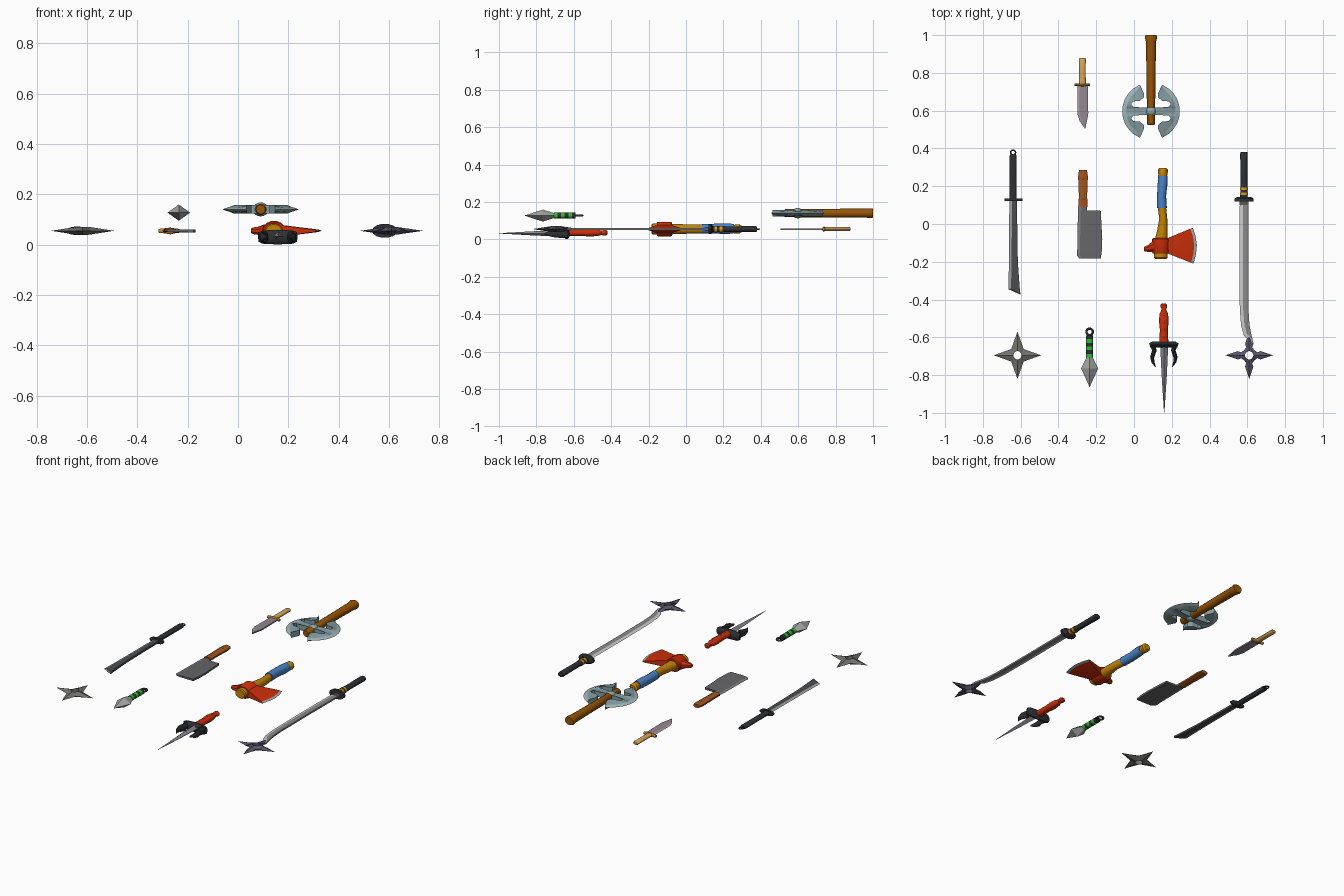
import bpy, bmesh, math
from math import sin, cos, pi
from mathutils import Vector

if "Cube" in bpy.data.objects:
    bpy.data.objects.remove(bpy.data.objects["Cube"])

mats = {}


def mat(rgb):
    if rgb not in mats:
        m = bpy.data.materials.new("paint_%d" % len(mats))
        m.diffuse_color = tuple((c / 255) ** 2.2 for c in rgb) + (1,)
        m.use_nodes = True
        m.node_tree.nodes["Principled BSDF"].inputs["Base Color"].default_value = m.diffuse_color
        mats[rgb] = m
    return mats[rgb]


def finish(name, bm, cols, smooth=35):
    bmesh.ops.remove_doubles(bm, verts=bm.verts, dist=1e-5)
    bmesh.ops.recalc_face_normals(bm, faces=bm.faces)
    me = bpy.data.meshes.new(name)
    bm.to_mesh(me)
    bm.free()
    for c in cols:
        me.materials.append(mat(c))
    o = bpy.data.objects.new(name, me)
    bpy.context.collection.objects.link(o)
    bpy.context.view_layer.objects.active = o
    o.select_set(True)
    if smooth:
        bpy.ops.object.shade_smooth_by_angle(angle=math.radians(smooth))
    o.select_set(False)
    return o


def skin(bm, rings, closed_mats=None):
    """Bridge a list of vertex rings and cap both ends."""
    rv = [[bm.verts.new(p) for p in r] for r in rings]
    n = len(rv[0])
    for a, b in zip(rv, rv[1:]):
        for i in range(n):
            f = bm.faces.new((a[i], a[(i + 1) % n], b[(i + 1) % n], b[i]))
            if closed_mats:
                f.material_index = closed_mats[i]
    bm.faces.new(rv[0])
    bm.faces.new(rv[-1])


def tube(name, st, z, col, sides=14, turn=0.0, smooth=35):
    """Elliptic tube in the xy plane: stations are (x, y, half width, half height)."""
    rings = []
    for i, (x, y, w, h) in enumerate(st):
        a, b = st[max(i - 1, 0)], st[min(i + 1, len(st) - 1)]
        d = Vector((b[0] - a[0], b[1] - a[1])).normalized()
        rings.append([(x - d.y * w * cos(t), y + d.x * w * cos(t), z + h * sin(t))
                      for t in (2 * pi * k / sides + turn for k in range(sides))])
    bm = bmesh.new()
    skin(bm, rings)
    return finish(name, bm, [col], smooth)


def rod(name, x, st, z, col, **kw):
    """Straight tube along y: stations are (y, half width, half height)."""
    return tube(name, [(x, y, w, h) for y, w, h in st], z, col, **kw)


def blade(name, edge, spine, z, bw, t, ts, col, edge_col):
    """Ground blade: sharp edge line, bevel of width bw, thick spine line."""
    rings = []
    for e, s in zip(edge, spine):
        e, s = Vector(e), Vector(s)
        b = e + (s - e) * min(1, bw / max((s - e).length, 1e-4))
        rings.append([(e.x, e.y, z), (b.x, b.y, z + t), (s.x, s.y, z + ts),
                      (s.x, s.y, z - ts), (b.x, b.y, z - t)])
    bm = bmesh.new()
    skin(bm, rings, [1, 0, 0, 0, 1])
    return finish(name, bm, [col, edge_col], 20)


def star(name, c, half_arm, hole, z, h, col):
    """Four-armed throwing star; half_arm runs from the tip to the valley."""
    arm = half_arm + [(u, -v) for u, v in half_arm[-2:0:-1]]
    full = half_arm + [(v, u) for u, v in half_arm[-2:0:-1]]
    pts = []
    for k in range(4):
        a = k * pi / 2
        pts += [(u * cos(a) - v * sin(a), u * sin(a) + v * cos(a)) for u, v in full]
    bm = bmesh.new()
    out, top, bot = [], [], []
    for u, v in pts:
        r = hole / math.hypot(u, v)
        out.append(bm.verts.new((c[0] + u, c[1] + v, z)))
        top.append(bm.verts.new((c[0] + u * r, c[1] + v * r, z + h)))
        bot.append(bm.verts.new((c[0] + u * r, c[1] + v * r, z - h)))
    n = len(pts)
    for i in range(n):
        j = (i + 1) % n
        for p, q in ((out, top), (top, bot), (bot, out)):
            bm.faces.new((p[i], p[j], q[j], q[i]))
    return finish(name, bm, [col], 15)


def ring(name, x, y, z, R, r, col):
    bpy.ops.mesh.primitive_torus_add(location=(x, y, z), major_radius=R, minor_radius=r,
                                     major_segments=20, minor_segments=8)
    o = bpy.context.object
    o.name = name
    o.data.materials.append(mat(col))
    bpy.ops.object.shade_smooth()
    o.select_set(False)


def stud(name, x, y, z, r, h, col):
    bpy.ops.mesh.primitive_uv_sphere_add(location=(x, y, z), segments=14, ring_count=8)
    o = bpy.context.object
    o.name = name
    o.scale = (r, r, h)
    o.data.materials.append(mat(col))
    bpy.ops.object.shade_smooth()
    o.select_set(False)


BLACK, DARK, STEEL = (50, 52, 54), (75, 77, 78), (160, 160, 160)
ORANGE, BLUE, RED = (195, 130, 15), (75, 130, 200), (205, 50, 18)
WOOD, GOLD, GREEN = (150, 85, 15), (215, 150, 35), (50, 190, 50)

# Straight sword with ring pommel
ring("straight_sword_ring", -0.64, 0.378, 0.055, 0.013, 0.004, BLACK)
rod("straight_sword_handle", -0.64, [(0.367, .016, .011), (0.36, .019, .013), (0.13, .018, .013)], 0.055, BLACK)
rod("straight_sword_guard", -0.638, [(0.135, .047, .017), (0.122, .047, .017)], 0.055, BLACK)
blade("straight_sword_blade", [(-.66, .122), (-.662, -.2), (-.665, -.345), (-.603, -.373)],
      [(-.62, .122), (-.615, -.2), (-.605, -.34), (-.601, -.372)], 0.055, .014, .006, .006, DARK, STEEL)

# Throwing stars
star("plain_star", (-.617, -.695), [(.125, 0), (.079, .0165), (.033, .033)], .022, .055, .016, (112, 112, 108))
star("spear_star", (.61, -.695), [(.125, 0), (.06, .022), (.046, .013), (.027, .027)], .022, .055, .015, (88, 85, 105))

# Small knife
rod("knife_handle", -.273, [(.88, .014, .008), (.873, .018, .011), (.82, .017, .011), (.74, .018, .011)], .055, (215, 165, 90))
tube("knife_guard", [(-.315, .737, .007, .008), (-.273, .737, .009, .013), (-.233, .737, .007, .008)], .055, (195, 135, 50), sides=10)
blade("knife_blade", [(-.299, .735), (-.3, .585), (-.288, .545), (-.259, .504)],
      [(-.245, .735), (-.242, .585), (-.246, .56), (-.258, .505)], .055, .012, .004, .004, (145, 134, 142), (165, 155, 162))

# Cleaver
rod("cleaver_handle", -.27, [(.285, .023, .011), (.25, .028, .013), (.16, .024, .013), (.09, .025, .013)], .055, (160, 85, 35), sides=8, turn=pi / 8)
for y in (.24, .13):
    stud("cleaver_rivet", -.27, y, .055, .008, .015, (205, 190, 170))
blade("cleaver_blade", [(-.295, .095), (-.296, .072), (-.297, .06), (-.3, -.13), (-.303, -.165), (-.29, -.183)],
      [(-.248, .095), (-.248, .072), (-.176, .07), (-.168, -.08), (-.17, -.14), (-.176, -.182)], .055, .015, .005, .006, (102, 102, 104), (125, 125, 125))

# Kunai dagger with striped grip
ring("kunai_ring", -.235, -.571, .127, .017, .006, BLACK)
for i in range(6):
    y = -.59 - i * .0195
    rod("kunai_grip_band", -.235, [(y, .018, .016), (y - .0195, .018, .016)], .127, GREEN if i % 2 else BLACK)
rod("kunai_blade", -.235, [(-.70, .014, .012), (-.765, .045, .032), (-.862, .001, .001)], .127, (165, 167, 165), sides=4, smooth=0)

# Double-bladed axe
rod("battle_axe_handle", .09, [(1.0, .029, .024), (.99, .033, .027), (.965, .027, .025), (.8, .024, .024), (.53, .021, .022), (.525, .018, .018)], .14, WOOD)
inner = [(.056, .135), (.036, .09), (.038, .072), (.06, .055), (.095, .052), (.105, .038), (.095, .024), (.05, .02), (.0, .02)]
inner += [(u, -v) for u, v in inner[::-1]]
angs = [67, 52, 42, 32, 24, 17, 11, 6, 2]
angs += [-a for a in angs[::-1]]
for s in (-1, 1):
    blade("battle_axe_blade", [(.09 + s * .152 * cos(math.radians(a)), .597 + .152 * sin(math.radians(a))) for a in angs],
          [(.09 + s * u, .597 + v) for u, v in inner], .14, .022, .008, .017, (130, 155, 160), (160, 180, 182))
stud("battle_axe_hub", .09, .597, .14, .031, .028, (140, 165, 170))

# Hatchet
rod("hatchet_pommel", .153, [(.297, .018, .017), (.287, .027, .024), (.265, .025, .024), (.25, .021, .022)], .055, ORANGE)
tube("hatchet_grip", [(.153, .255, .025, .026), (.152, .22, .026, .029), (.146, .15, .024, .027), (.148, .085, .026, .027)], .057, BLUE)
tube("hatchet_handle", [(.148, .088, .022, .024), (.155, .03, .021, .025), (.15, -.04, .028, .027), (.142, -.1, .036, .03), (.142, -.178, .036, .03), (.142, -.184, .031, .025)], .055, ORANGE)
rod("hatchet_collar", .143, [(-.075, .043, .036), (-.08, .047, .04), (-.15, .047, .04), (-.156, .043, .036)], .055, RED)
tube("hatchet_poll", [(.11, -.118, .033, .028), (.085, -.128, .022, .018), (.06, -.133, .015, .014), (.052, -.133, .01, .01)], .055, RED, sides=8, turn=pi / 8)
blade("hatchet_blade", [(.311, -.02), (.325, -.06), (.333, -.112), (.328, -.16), (.315, -.21)],
      [(.17, -.078), (.18, -.095), (.18, -.115), (.18, -.135), (.17, -.153)], .055, .014, .005, .022, RED, (165, 170, 172))

# Three-pronged dagger
rod("sai_handle", .158, [(-.42, .01, .008), (-.428, .018, .015), (-.44, .018, .015), (-.452, .012, .012), (-.475, .022, .018), (-.51, .026, .02), (-.56, .021, .018), (-.625, .024, .018)], .035, RED)
for y in (-.48, -.52, -.56, -.6):
    stud("sai_grip_dot", .158, y, .045, .007, .011, GOLD)
tube("sai_guard", [(.083, -.642, .011, .02), (.098, -.638, .016, .027), (.158, -.638, .017, .03), (.218, -.638, .016, .027), (.233, -.642, .011, .02)], .03, BLACK)
for s in (-1, 1):
    tube("sai_prong", [(.158 + s * u, v, w, h) for u, v, w, h in
         ((.06, -.638, .014, .024), (.05, -.67, .012, .024), (.062, -.705, .011, .02), (.058, -.73, .008, .014), (.044, -.757, .002, .004))], .03, BLACK, sides=10)
rod("sai_blade", .16, [(-.645, .021, .018), (-.8, .014, .012), (-.999, .001, .001)], .032, (140, 138, 146), sides=4, smooth=0)

# Curved long sword
rod("long_sword_handle", .582, [(.38, .018, .014), (.372, .02, .016), (.25, .018, .015), (.13, .02, .016)], .055, BLACK)
for y in (.187, .16):
    rod("long_sword_band", .582, [(y + .007, .021, .018), (y - .007, .021, .018)], .055, GOLD)
rod("long_sword_guard", .583, [(.143, .036, .018), (.135, .05, .027), (.12, .051, .028)], .055, BLACK)
rod("long_sword_collar", .583, [(.122, .024, .009), (.1, .024, .009)], .055, (90, 90, 92), sides=8)
blade("long_sword_blade", [(.56, .12), (.558, -.2), (.56, -.45), (.567, -.54), (.582, -.59), (.605, -.615), (.632, -.637)],
      [(.607, .12), (.605, -.2), (.606, -.45), (.611, -.53), (.618, -.57), (.625, -.6), (.633, -.636)], .055, .018, .005, .005, (135, 135, 135), (190, 190, 190))
